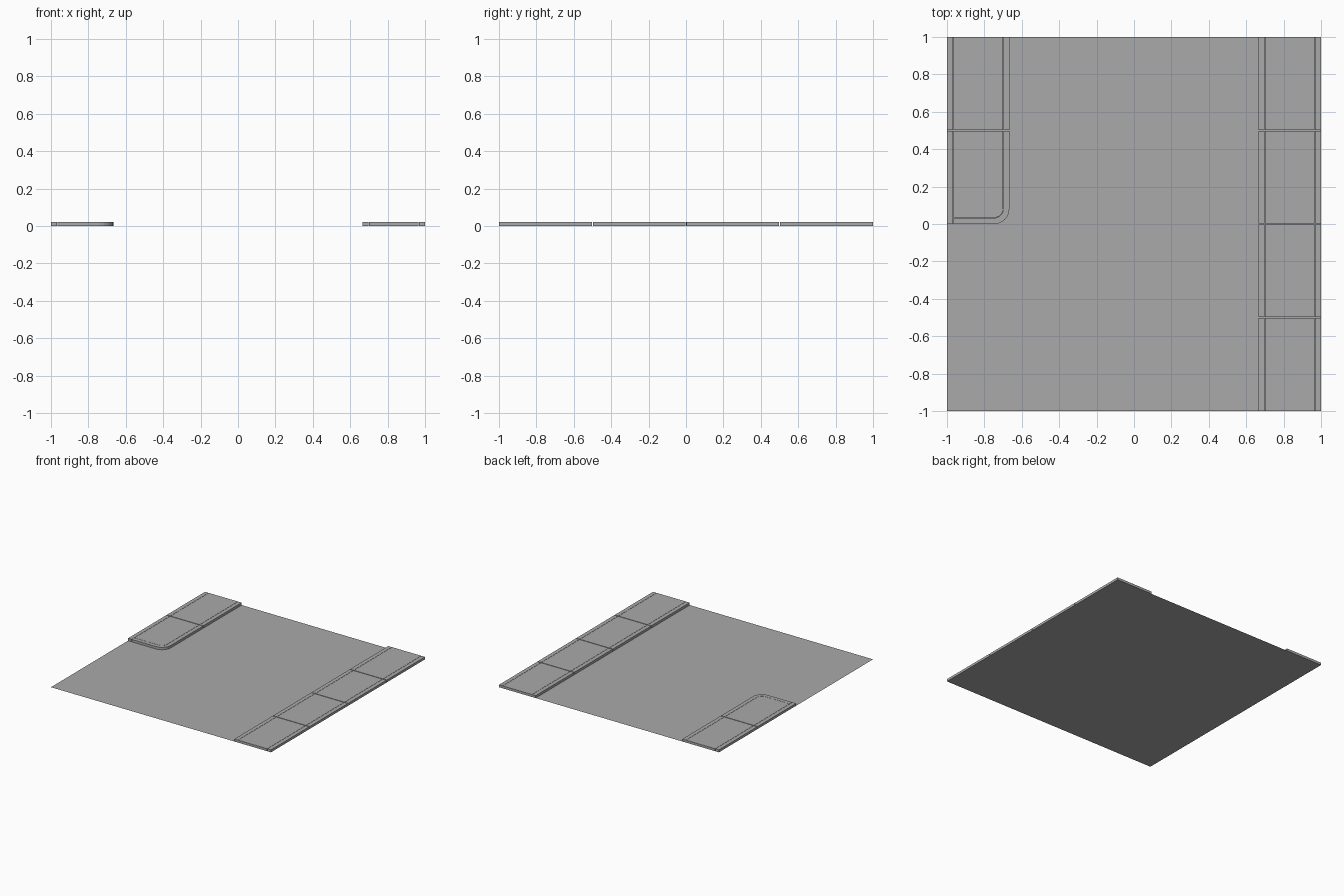
import bpy, bmesh, math

if "Cube" in bpy.data.objects:
    bpy.data.objects.remove(bpy.data.objects["Cube"])

grey = bpy.data.materials.new("concrete_grey")
grey.use_nodes = True
colour = (0.4, 0.4, 0.4, 1)
grey.diffuse_color = colour
grey.node_tree.nodes["Principled BSDF"].inputs["Base Color"].default_value = colour

TOP = 0.02              # pavement height
EDGE = 2 / 3            # road side of the pavements
CURB = 1 / 30           # curb width
SEAM = 0.001            # half gap beside curbs
JOINT = 0.003           # half gap between slabs


def prism(name, outline, height):
    """Raise a counter-clockwise outline from the ground, open underneath."""
    bm = bmesh.new()
    base = bm.faces.new([bm.verts.new((x, y, 0)) for x, y in outline])
    if height:
        bmesh.ops.extrude_face_region(bm, geom=[base], use_keep_orig=True)
        top = [v for v in bm.verts if v not in base.verts]
        bmesh.ops.translate(bm, verts=top, vec=(0, 0, height))
        bmesh.ops.recalc_face_normals(bm, faces=bm.faces)
        bmesh.ops.delete(bm, geom=[base], context='FACES_ONLY')
    mesh = bpy.data.meshes.new(name)
    bm.to_mesh(mesh)
    bm.free()
    mesh.materials.append(grey)
    obj = bpy.data.objects.new(name, mesh)
    bpy.context.collection.objects.link(obj)
    return obj


def box(name, x0, x1, y0, y1, height=TOP):
    return prism(name, [(x0, y0), (x1, y0), (x1, y1), (x0, y1)], height)


def arc(cx, cy, radius, steps=8):
    """Quarter turn from pointing front to pointing left."""
    angles = [math.radians(-90 + 90 * i / steps) for i in range(steps + 1)]
    return [(cx + radius * math.cos(a), cy + radius * math.sin(a)) for a in angles]


# Road surface
box("road", -1, 1, -1, 1, 0)

# Straight left pavement in four lengths
for i in range(4):
    y0 = -1 + i / 2 + (JOINT if i else 0)
    y1 = -0.5 + i / 2 - (JOINT if i < 3 else 0)
    box("left_curb", EDGE, EDGE + CURB - SEAM, y0, y1)
    box("left_slab", EDGE + CURB + SEAM, 1 - CURB - SEAM, y0, y1)
    box("left_edging", 1 - CURB + SEAM, 1, y0, y1)

# Straight back length of the right pavement
back = 0.5 + JOINT
box("right_edging", -1, -1 + CURB - SEAM, back, 1)
box("right_slab", -1 + CURB + SEAM, -EDGE - CURB - SEAM, back, 1)
box("right_curb", -EDGE - CURB + SEAM, -EDGE, back, 1)

# Rounded front end of the right pavement
end = 0.5 - JOINT
inner = -1 + CURB + SEAM
radius = 0.08
cx, cy = -EDGE - radius, radius
curb_inside = arc(cx, cy, radius - CURB + SEAM)
slab_corner = arc(cx, cy, radius - CURB - SEAM)
box("right_end_edging", -1, -1 + CURB - SEAM, 0, end)
prism("right_end_slab", [(inner, CURB + SEAM)] + slab_corner
      + [(slab_corner[-1][0], end), (inner, end)], TOP)
prism("right_end_curb", [(inner, 0)] + arc(cx, cy, radius)
      + [(-EDGE, end), (curb_inside[-1][0], end)] + curb_inside[::-1]
      + [(inner, CURB - SEAM)], TOP)
